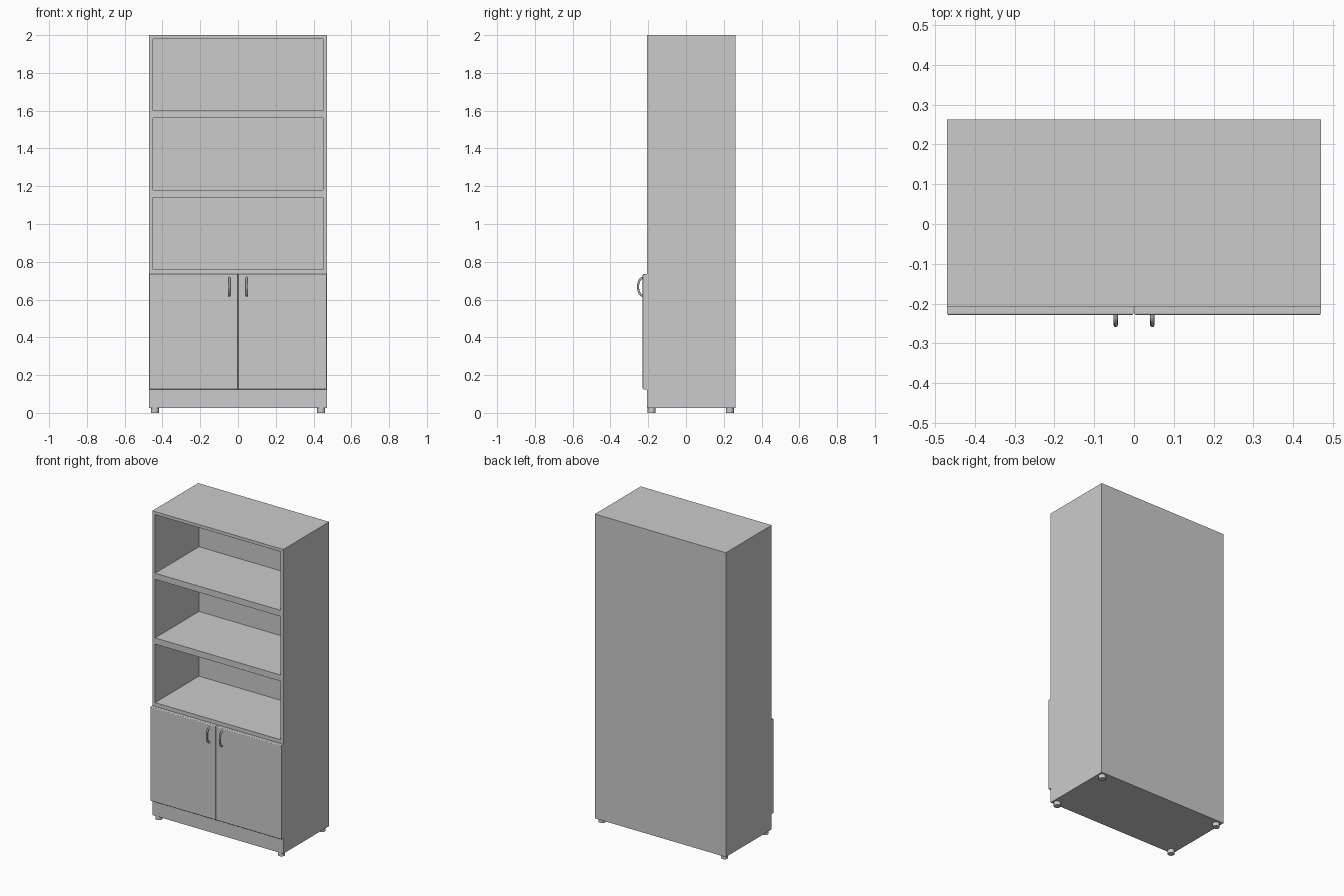
import bpy
import math
from mathutils import Vector

cube = bpy.data.objects.get("Cube")
if cube:
    bpy.data.objects.remove(cube, do_unlink=True)


def material(name, rgb):
    m = bpy.data.materials.new(name)
    m.use_nodes = True
    col = (*rgb, 1)
    m.diffuse_color = col
    m.node_tree.nodes["Principled BSDF"].inputs["Base Color"].default_value = col
    return m


grey = material("plain_grey", (0.6, 0.6, 0.6))


def box(name, lo, hi):
    lo, hi = Vector(lo), Vector(hi)
    bpy.ops.mesh.primitive_cube_add(size=1, location=(lo + hi) / 2)
    ob = bpy.context.object
    ob.name = name
    ob.scale = hi - lo
    bpy.ops.object.transform_apply(location=False, rotation=False, scale=True)
    ob.data.materials.append(grey)
    return ob


W, FRONT, BACK, BASE, TOP = 0.47, -0.207, 0.263, 0.025, 2.0

# Cabinet body with three open niches
body = box("cabinet_body", (-W, FRONT, BASE), (W, BACK, TOP))
for i in range(3):
    z = 0.76 + 0.42 * i
    cutter = box("niche_cutter", (-0.45, FRONT - 0.1, z), (0.45, 0.243, z + 0.38))
    mod = body.modifiers.new("niche", "BOOLEAN")
    mod.operation = "DIFFERENCE"
    mod.solver = "EXACT"
    mod.object = cutter
    bpy.context.view_layer.objects.active = body
    bpy.ops.object.modifier_apply(modifier=mod.name)
    bpy.data.objects.remove(cutter, do_unlink=True)

for side, s in (("left", 1), ("right", -1)):
    # Door with softened front edges
    x0, x1 = sorted((0.001 * s, W * s))
    door = box(side + "_door", (x0, -0.229, 0.125), (x1, FRONT, 0.735))
    weight = door.data.attributes.new("bevel_weight_edge", "FLOAT", "EDGE")
    for e in door.data.edges:
        if all(door.data.vertices[v].co.y < 0 for v in e.vertices):
            weight.data[e.index].value = 1
    bev = door.modifiers.new("soft_edge", "BEVEL")
    bev.limit_method = "WEIGHT"
    bev.width = 0.005
    bev.segments = 3

    # Bowed handle
    cu = bpy.data.curves.new(side + "_handle", "CURVE")
    cu.dimensions = "3D"
    cu.bevel_depth = 0.0055
    cu.bevel_resolution = 2
    cu.use_fill_caps = True
    sp = cu.splines.new("POLY")
    n = 12
    sp.points.add(n)
    for i, p in enumerate(sp.points):
        a = math.pi * i / n
        p.co = (0.046 * s, -0.227 - 0.027 * math.sin(a), 0.668 + 0.048 * math.cos(a), 1)
    handle = bpy.data.objects.new(side + "_handle", cu)
    bpy.context.collection.objects.link(handle)
    cu.materials.append(grey)

    # Round feet
    for end, y in (("front", -0.182), ("back", 0.232)):
        bpy.ops.mesh.primitive_cylinder_add(
            vertices=24, radius=0.021, depth=BASE, location=(0.44 * s, y, BASE / 2))
        foot = bpy.context.object
        foot.name = f"{end}_{side}_foot"
        foot.data.materials.append(grey)
        bpy.ops.object.shade_smooth_by_angle()
